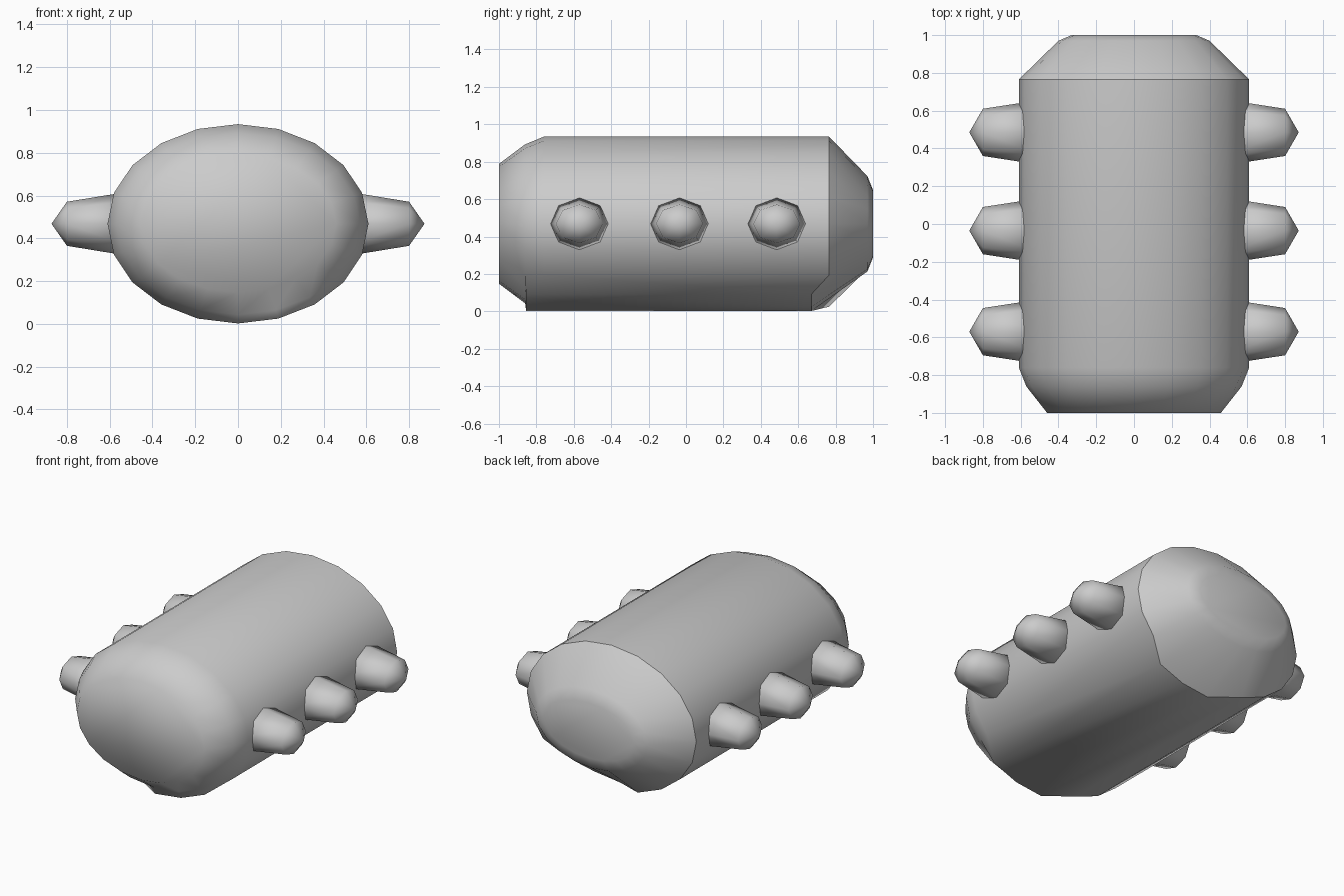
import bpy, bmesh, math

if "Cube" in bpy.data.objects:
    bpy.data.objects.remove(bpy.data.objects["Cube"], do_unlink=True)

MID = 0.468  # height of the long axis

grey = bpy.data.materials.new("plain grey")
grey.use_nodes = True
grey.diffuse_color = (0.6, 0.6, 0.6, 1)
grey.node_tree.nodes["Principled BSDF"].inputs["Base Color"].default_value = (0.6, 0.6, 0.6, 1)


def loft(bm, rings, tip=None):
    """Join rings of points with quads, cap the start, end in a cap or a tip."""
    loops = [[bm.verts.new(p) for p in ring] for ring in rings]
    n = len(loops[0])
    for a, b in zip(loops, loops[1:]):
        for i in range(n):
            j = (i + 1) % n
            bm.faces.new((a[i], a[j], b[j], b[i]))
    bm.faces.new(loops[0])
    if tip:
        t = bm.verts.new(tip)
        for i in range(n):
            bm.faces.new((loops[-1][i], loops[-1][(i + 1) % n], t))
    else:
        bm.faces.new(loops[-1])
    return loops


def finish(bm, name):
    bmesh.ops.recalc_face_normals(bm, faces=bm.faces)
    for f in bm.faces:
        f.smooth = True
    mesh = bpy.data.meshes.new(name)
    bm.to_mesh(mesh)
    bm.free()
    mesh.materials.append(grey)
    obj = bpy.data.objects.new(name, mesh)
    bpy.context.collection.objects.link(obj)
    return obj


# Barrel body: (y, half width, half height) from front to back
SECTIONS = [(-1, 0.46, 0.32), (-0.86, 0.57, 0.425), (-0.76, 0.61, 0.466),
            (0.765, 0.61, 0.466), (0.97, 0.40, 0.255), (1, 0.33, 0.18)]
SIDES = 20
bm = bmesh.new()
rings = []
for y, w, h in SECTIONS:
    angles = [math.tau * i / SIDES for i in range(SIDES)]
    rings.append([(w * math.sin(a), y, MID + h * math.cos(a)) for a in angles])
loops = loft(bm, rings)

# Underside corners of the two widest rings are pulled toward the front
for ring in loops[2:4]:
    for i in (8, 9, 10):
        ring[i].co.y -= 0.095

# Crisp seam between barrel and tapered back
back_ring = set(loops[3])
for e in bm.edges:
    if set(e.verts) <= back_ring:
        e.smooth = False
finish(bm, "barrel_body")

# Side studs: (x, y radius, z radius), rooted inside the body
STUD = [(0.5, 0.171, 0.152), (0.8, 0.125, 0.103)]
for side, label in ((1, "left"), (-1, "right")):
    for y, place in ((-0.57, "front"), (-0.035, "middle"), (0.485, "back")):
        bm = bmesh.new()
        rings = [[(side * x, y + ry * math.sin(math.tau * i / 8),
                   MID + rz * math.cos(math.tau * i / 8)) for i in range(8)]
                 for x, ry, rz in STUD]
        loft(bm, rings, (side * 0.872, y, MID))
        finish(bm, f"{label}_{place}_stud")
